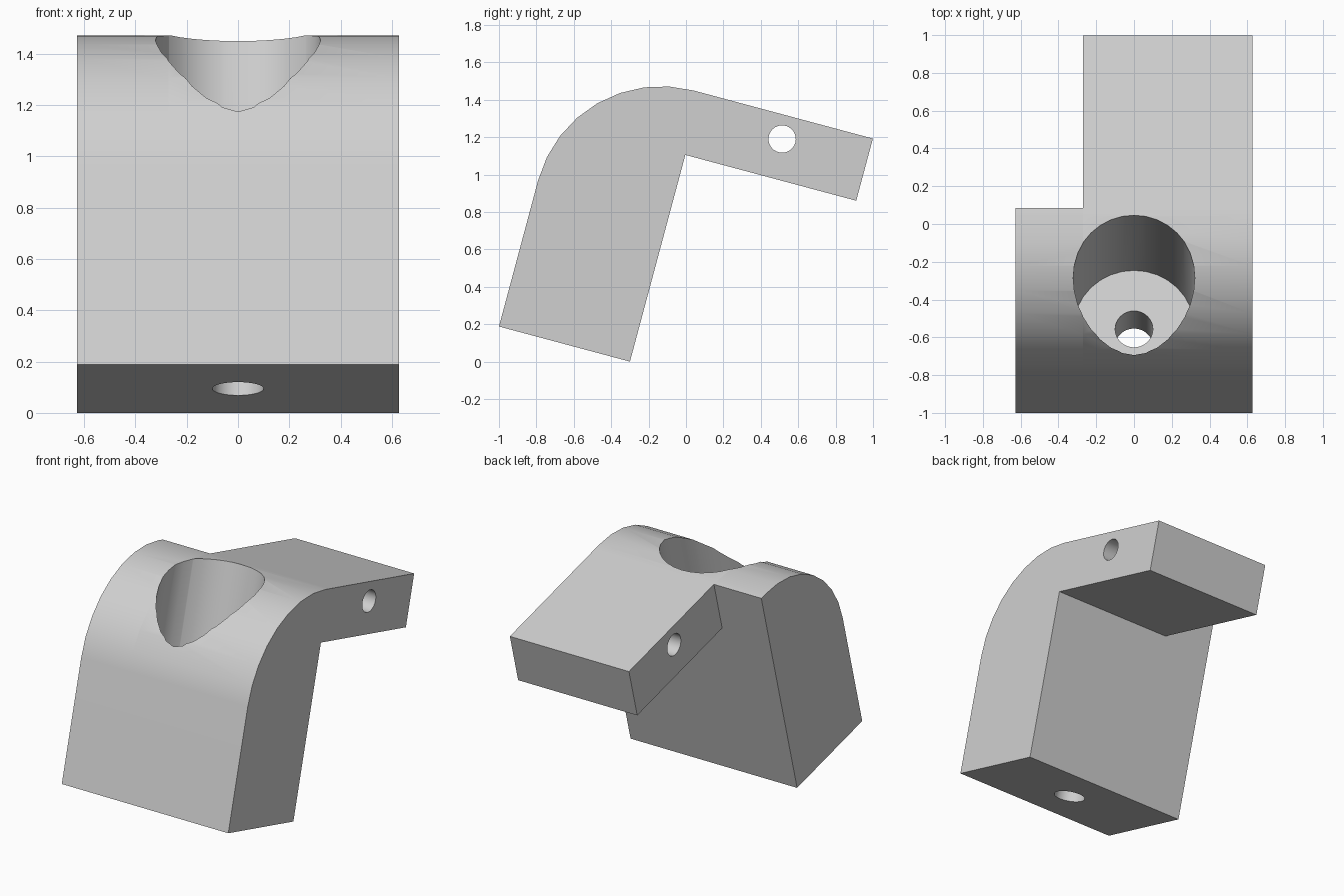
import bpy
import bmesh
from math import radians, sin, cos, pi
from mathutils import Matrix, Vector

if "Cube" in bpy.data.objects:
    bpy.data.objects.remove(bpy.data.objects["Cube"], do_unlink=True)

# Main sizes, measured in the untilted frame of the bracket
HALF_WIDTH = 0.627
STEP_X = -0.27
DEPTH = 0.725
UNDERSIDE = 1.144
TOP = 1.488
ARM_LENGTH = 0.946
RADIUS = 0.68
ARC_STEPS = 8
TILT = Matrix.Translation((0, -1, 0.188)) @ Matrix.Rotation(radians(-15), 4, "X")

grey = bpy.data.materials.new("plain grey")
grey.use_nodes = True
grey.diffuse_color = (0.63, 0.63, 0.63, 1)
grey.node_tree.nodes["Principled BSDF"].inputs["Base Color"].default_value = (0.63, 0.63, 0.63, 1)


def finish(bm, name):
    bmesh.ops.recalc_face_normals(bm, faces=bm.faces[:])
    bm.transform(TILT)
    mesh = bpy.data.meshes.new(name)
    bm.to_mesh(mesh)
    bm.free()
    mesh.materials.append(grey)
    obj = bpy.data.objects.new(name, mesh)
    bpy.context.collection.objects.link(obj)
    return obj


def extrude(bm, face, offset):
    made = bmesh.ops.extrude_face_region(bm, geom=[face])["geom"]
    bmesh.ops.translate(bm, vec=offset, verts=[g for g in made if isinstance(g, bmesh.types.BMVert)])
    return next(g for g in made if isinstance(g, bmesh.types.BMFace))


def cylinder(name, radius, length, centre, sides, turn=Matrix()):
    bm = bmesh.new()
    bmesh.ops.create_cone(bm, cap_ends=True, segments=sides, radius1=radius, radius2=radius,
                          depth=length, matrix=Matrix.Translation(centre) @ turn)
    obj = finish(bm, name)
    obj.hide_render = True
    return obj


# Column: rounded profile extruded sideways in two slabs
profile = [(0, 0), (DEPTH, 0), (DEPTH, UNDERSIDE), (DEPTH, TOP)]
for i in range(ARC_STEPS + 1):
    a = pi / 2 * (1 + i / ARC_STEPS)
    profile.append((RADIUS + RADIUS * cos(a), TOP - RADIUS + RADIUS * sin(a)))
bm = bmesh.new()
side = bm.faces.new([bm.verts.new((-HALF_WIDTH, y, z)) for y, z in profile])
side = extrude(bm, side, Vector((STEP_X + HALF_WIDTH, 0, 0)))
extrude(bm, side, Vector((HALF_WIDTH - STEP_X, 0, 0)))


# Arm: the upper back face of the wide slab pulled backward
def back_rank(face):
    c = face.calc_center_median()
    return (round(c.y, 3), round(c.x, 3), c.z)


extrude(bm, max(bm.faces, key=back_rank), Vector((0, ARM_LENGTH, 0)))
bmesh.ops.recalc_face_normals(bm, faces=bm.faces[:])
bmesh.ops.dissolve_limit(bm, angle_limit=radians(1), verts=bm.verts[:], edges=bm.edges[:])
bracket = finish(bm, "angled_bracket")

# Counterbore, through hole and cross hole
middle = DEPTH / 2
cutters = [
    cylinder("counterbore_cutter", 0.322, 2, (0, middle, 1.36), 32),
    cylinder("bolt_hole_cutter", 0.1, 1, (0, middle, 0.2), 32),
    cylinder("cross_hole_cutter", 0.073, 2, (0, 1.203, 1.36), 32, Matrix.Rotation(pi / 2, 4, "Y")),
]
bpy.ops.object.select_all(action="DESELECT")
bracket.select_set(True)
bpy.context.view_layer.objects.active = bracket
for cutter in cutters:
    mod = bracket.modifiers.new(cutter.name, "BOOLEAN")
    mod.operation = "DIFFERENCE"
    mod.solver = "EXACT"
    mod.object = cutter
    bpy.ops.object.modifier_apply(modifier=mod.name)
    bpy.data.objects.remove(cutter, do_unlink=True)

# Smooth curves, crisp edges
bpy.ops.object.shade_smooth_by_angle(angle=radians(30))
weighted = bracket.modifiers.new("even_shading", "WEIGHTED_NORMAL")
weighted.keep_sharp = True
